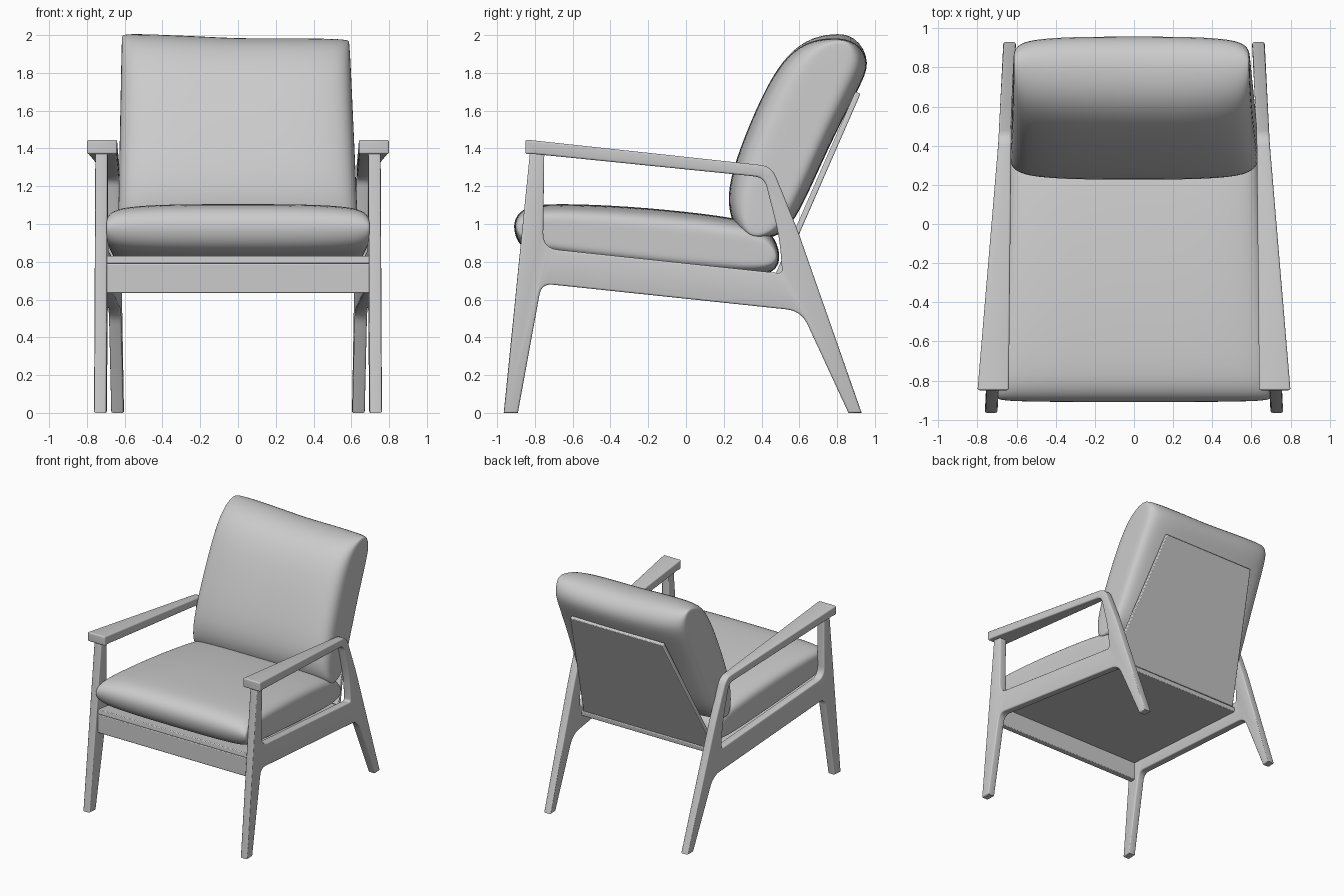
import bpy, bmesh
from mathutils import Vector

if "Cube" in bpy.data.objects:
    bpy.data.objects.remove(bpy.data.objects["Cube"])


def finish(ob, angle=0.6):
    bpy.ops.object.select_all(action='DESELECT')
    ob.select_set(True)
    bpy.context.view_layer.objects.active = ob
    bpy.ops.object.shade_smooth_by_angle(angle=angle)
    return ob


def rounded(pts, steps=6):
    """Polygon of (y, z, radius) points with softened corners."""
    out = []
    for i, (y, z, r) in enumerate(pts):
        p = Vector((y, z))
        if r == 0:
            out.append(p)
            continue
        a = Vector(pts[i - 1][:2]) - p
        b = Vector(pts[(i + 1) % len(pts)][:2]) - p
        a, b = p + a.normalized() * r, p + b.normalized() * r
        for s in range(steps + 1):
            t = s / steps
            out.append(a * (1 - t) ** 2 + p * 2 * t * (1 - t) + b * t * t)
    return out


def side_part(name, pts, centre, half, bevel):
    """Side profile extruded across x, skewed and tapered along y, mirrored."""
    cu = bpy.data.curves.new(name, 'CURVE')
    cu.dimensions = '2D'
    cu.fill_mode = 'BOTH'
    sp = cu.splines.new('POLY')
    poly = rounded(pts)
    sp.points.add(len(poly) - 1)
    for p, co in zip(sp.points, poly):
        p.co = (co.x, co.y, 0, 1)
    sp.use_cyclic_u = True
    cu.extrude = 1 - bevel
    cu.bevel_depth = bevel
    cu.bevel_resolution = 2
    cu.offset = -bevel
    tmp = bpy.data.objects.new(name + "_curve", cu)
    bpy.context.collection.objects.link(tmp)
    me = bpy.data.meshes.new_from_object(tmp.evaluated_get(bpy.context.evaluated_depsgraph_get()))
    bpy.data.objects.remove(tmp)
    for v in me.vertices:
        y, z, s = v.co
        # keep the rounded edge the same size while scaling the thickness
        side = 1 if s > 0 else -1
        x = side * (half(y) - (1 - abs(s)))
        v.co = (centre(y) + x, y, z)
    bm = bmesh.new()
    bm.from_mesh(me)
    bmesh.ops.remove_doubles(bm, verts=bm.verts, dist=0.0001)
    bmesh.ops.recalc_face_normals(bm, faces=bm.faces)
    bm.to_mesh(me)
    bm.free()
    ob = bpy.data.objects.new(name, me)
    bpy.context.collection.objects.link(ob)
    finish(ob)
    ob.modifiers.new("Mirror", 'MIRROR')
    return ob


def slab(name, p0, w0, p1, w1, t):
    """Flat board from edge p0 to edge p1 (y, z) with half widths w0, w1."""
    d = (Vector(p1) - Vector(p0)).normalized()
    n = Vector((-d.y, d.x)) * t / 2
    bm = bmesh.new()
    bmesh.ops.create_cube(bm, size=2)
    for v in bm.verts:
        p, w = (Vector(p0), w0) if v.co.y < 0 else (Vector(p1), w1)
        q = p + n * v.co.z
        v.co = (v.co.x * w, q.x, q.y)
    me = bpy.data.meshes.new(name)
    bm.to_mesh(me)
    bm.free()
    ob = bpy.data.objects.new(name, me)
    bpy.context.collection.objects.link(ob)
    b = ob.modifiers.new("Bevel", 'BEVEL')
    b.width, b.segments = 0.006, 2
    return finish(ob)


def cushion(name, profile, start, end, width, tweak):
    """Side profile lofted across x, thinning towards both ends."""
    o, e = Vector(start), Vector(end)
    length = (e - o).length
    u = (e - o) / length
    n = Vector((-u.y, u.x))
    half = [(0.3, 1), (0.6, 0.98), (0.82, 0.92), (0.94, 0.82), (1.0, 0.62), (1.0, 0.3)]
    stations = [(-f, k) for f, k in reversed(half)] + [(0, 1)] + half
    bm = bmesh.new()
    rings = []
    for f, k in stations:
        ring = []
        for p in profile:
            d = Vector(p) - o
            a, b = d.dot(u), d.dot(n)
            a = length / 2 + (a - length / 2) * (1 - 0.06 * (1 - k))
            q = o + u * a + n * b * k
            x = f * width(f, a / length)
            ring.append(bm.verts.new((x, q.x, q.y + tweak(f, a / length))))
        rings.append(ring)
    m = len(profile)
    for r, s in zip(rings, rings[1:]):
        for i in range(m):
            j = (i + 1) % m
            bm.faces.new((r[i], r[j], s[j], s[i]))
    bm.faces.new(rings[0])
    bm.faces.new(rings[-1])
    bmesh.ops.recalc_face_normals(bm, faces=bm.faces)
    me = bpy.data.meshes.new(name)
    bm.to_mesh(me)
    bm.free()
    ob = bpy.data.objects.new(name, me)
    bpy.context.collection.objects.link(ob)
    finish(ob, 3.1)
    s = ob.modifiers.new("Subdivision", 'SUBSURF')
    s.levels = s.render_levels = 2
    return ob


# side frame: front leg, seat rail and back leg in one piece
side_part("side_frame", [
    (-0.965, 0, 0), (-0.825, 1.39, 0), (-0.75, 1.39, 0), (-0.757, 0.872, 0.08),
    (0.51, 0.738, 0.025), (0.495, 0.93, 0.1), (0.415, 1.245, 0.05), (0.30, 1.26, 0),
    (0.30, 1.315, 0), (0.455, 1.303, 0.06), (0.59, 0.97, 0.05), (0.93, 0, 0),
    (0.86, 0, 0), (0.61, 0.54, 0.08), (-0.765, 0.685, 0.06), (-0.89, 0, 0)],
    lambda y: 0.682 - 0.05 * y, lambda y: 0.0325, 0.01)

# armrest: wide at the front, narrowing to merge with the back leg
side_part("armrest", [
    (-0.85, 1.37, 0.012), (-0.85, 1.447, 0.012), (0.453, 1.306, 0.06), (0.515, 1.15, 0),
    (0.442, 1.15, 0), (0.417, 1.247, 0.05), (-0.8, 1.37, 0)],
    lambda y: 0.68 - 0.047 * y, lambda y: 0.0485 - 0.037 * min(y, 0.45), 0.01)

# boards
slab("front_rail", (-0.84, 0.635), 0.70, (-0.84, 0.79), 0.70, 0.05)
slab("seat_panel", (-0.865, 0.812), 0.70, (0.49, 0.672), 0.64, 0.04)
slab("back_panel", (0.475, 0.70), 0.61, (0.91, 1.695), 0.43, 0.03)

# cushions
cushion("seat_cushion", [
    (-0.912, 0.95), (-0.912, 1.03), (-0.85, 1.095), (-0.7, 1.11), (-0.3, 1.095),
    (0.1, 1.055), (0.36, 1.015), (0.46, 0.95), (0.505, 0.84), (0.48, 0.735),
    (0.3, 0.715), (-0.2, 0.765), (-0.75, 0.825), (-0.87, 0.865)],
    (-0.91, 0.97), (0.50, 0.83), lambda f, t: 0.70 - 0.075 * t, lambda f, t: 0)

cushion("back_cushion", [
    (0.23, 1.05), (0.22, 1.18), (0.275, 1.38), (0.405, 1.69), (0.51, 1.865),
    (0.63, 1.965), (0.77, 1.99), (0.91, 1.97), (0.98, 1.85), (0.915, 1.72),
    (0.75, 1.40), (0.60, 1.05), (0.50, 0.93), (0.36, 0.915), (0.27, 0.96)],
    (0.39, 0.96), (0.80, 1.95),
    lambda f, t: 0.635 - (0.045 if f > 0 else 0.02) * t,
    lambda f, t: max(0, t - 0.6) * (0.04 * abs(f) - 0.035 * f))
